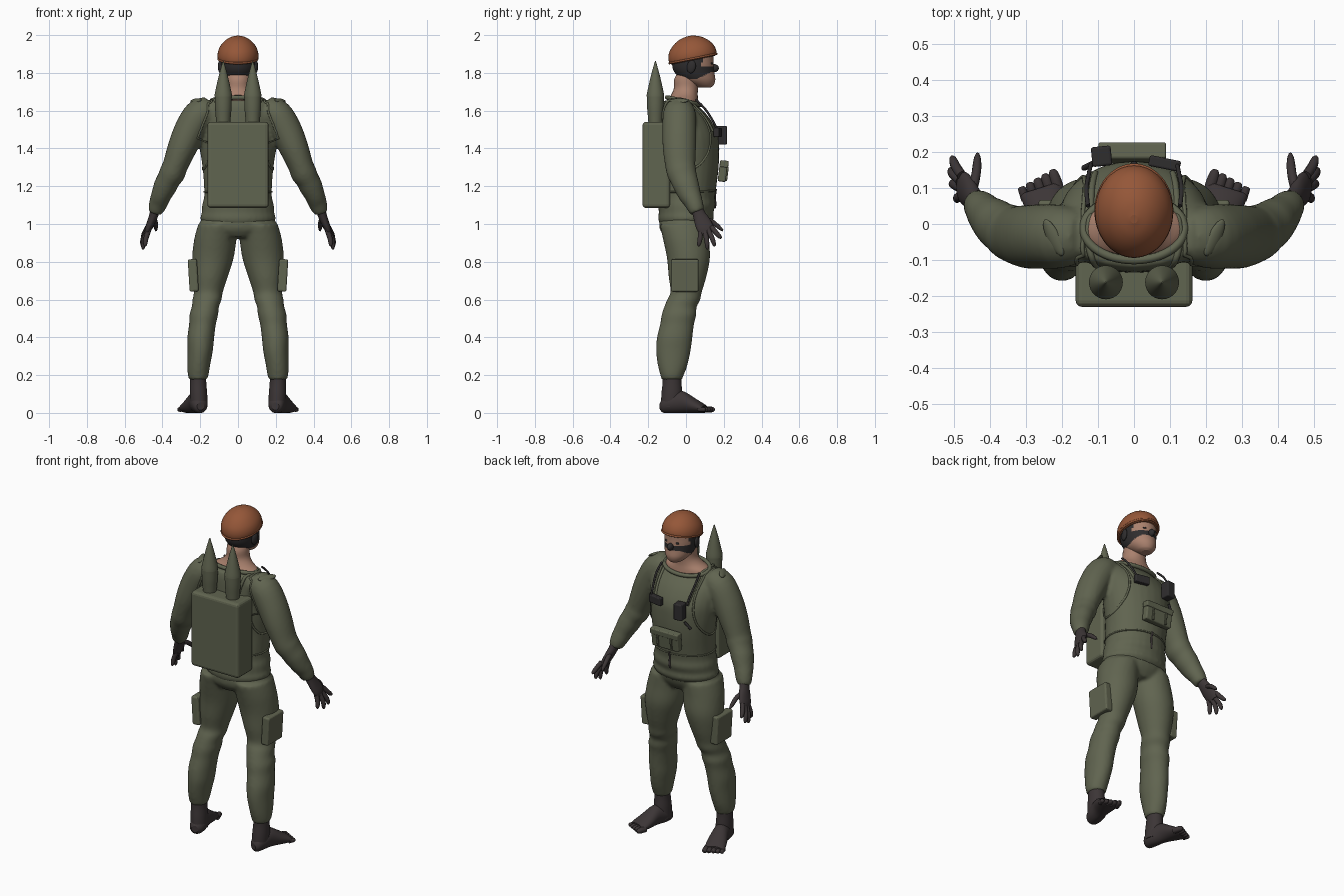
import bpy, bmesh, math
from mathutils import Vector, Euler
from mathutils.bvhtree import BVHTree

if "Cube" in bpy.data.objects:
    bpy.data.objects.remove(bpy.data.objects["Cube"])

X, Y, Z = Vector((1, 0, 0)), Vector((0, 1, 0)), Vector((0, 0, 1))
SIDES = ((1, "left"), (-1, "right"))


def material(name, rgb):
    m = bpy.data.materials.new(name)
    m.use_nodes = True
    m.diffuse_color = (*rgb, 1)
    m.node_tree.nodes["Principled BSDF"].inputs["Base Color"].default_value = (*rgb, 1)
    return m


olive = material("olive cloth", (.118, .128, .08))
dark = material("dark leather", (.045, .036, .037))
black = material("black fabric", (.028, .026, .027))
skin = material("skin", (.4, .22, .155))
rust = material("rust cap", (.3, .095, .04))


def place(bm, name, *mats):
    me = bpy.data.meshes.new(name)
    bm.to_mesh(me)
    bm.free()
    for m in mats:
        me.materials.append(m)
    ob = bpy.data.objects.new(name, me)
    bpy.context.collection.objects.link(ob)
    return ob


def spline(st, steps):
    """Catmull-Rom interpolation of number tuples."""
    st = [Vector(s) for s in st]
    out = []
    for i in range(len(st) - 1):
        a, b, c, d = st[max(i - 1, 0)], st[i], st[i + 1], st[min(i + 2, len(st) - 1)]
        for k in range(steps):
            t = k / steps
            out.append(b + (c - a) * t / 2 + (a - b * 2.5 + c * 2 - d / 2) * t ** 2
                       + ((b - c) * 3 + d - a) * t ** 3 / 2)
    return out + [st[-1]]


def loft(bm, stations, axis=None, ref=Y, steps=4, n=28, s=1):
    """Skin elliptical rings (x, y, z, rx, ry); s=-1 mirrors in x."""
    pts = spline([(p[0] * s, *p[1:]) for p in stations], steps)
    cs = [Vector(p[:3]) for p in pts]
    rings = []
    for i, p in enumerate(pts):
        t = axis or cs[min(i + 1, len(cs) - 1)] - cs[max(i - 1, 0)]
        t = t.normalized()
        u = ref.cross(t).normalized()
        v = t.cross(u)
        ring = []
        for k in range(n):
            a = math.tau * k / n
            co = cs[i] + u * p[3] * math.cos(a) + v * p[4] * math.sin(a)
            co.z = max(co.z, 0)
            ring.append(bm.verts.new(co))
        rings.append(ring)
    for a, b in zip(rings, rings[1:]):
        for k in range(n):
            j = (k + 1) % n
            bm.faces.new((a[k], a[j], b[j], b[k])).smooth = True
    bm.faces.new(rings[0][::-1])
    bm.faces.new(rings[-1])


def digit(bm, pts, r, s):
    """Round-tipped finger or toe."""
    path = spline(pts, 4)
    m = len(path) - 1
    loft(bm, [(*p, *[r * (1 - .65 * (i / m) ** 5)] * 2) for i, p in enumerate(path)],
         steps=2, n=10, s=s)


def fuse(ob, voxel):
    """Merge overlapping volumes into one soft surface."""
    r = ob.modifiers.new("fuse", 'REMESH')
    r.mode, r.voxel_size, r.use_smooth_shade = 'VOXEL', voxel, True
    sm = ob.modifiers.new("soften", 'SMOOTH')
    sm.factor, sm.iterations = .5, 5


def box(name, loc, size, mat, bevel=.01, rot=(0, 0, 0)):
    bm = bmesh.new()
    bmesh.ops.create_cube(bm, size=1)
    bmesh.ops.scale(bm, vec=size, verts=bm.verts)
    ob = place(bm, name, mat)
    ob.location, ob.rotation_euler = loc, rot
    b = ob.modifiers.new("bevel", 'BEVEL')
    b.width, b.segments = bevel, 3
    return ob


def ball(name, loc, size, mat, rot=(0, 0, 0)):
    bm = bmesh.new()
    bmesh.ops.create_uvsphere(bm, u_segments=20, v_segments=12, radius=1)
    bmesh.ops.scale(bm, vec=size, verts=bm.verts)
    for f in bm.faces:
        f.smooth = True
    ob = place(bm, name, mat)
    ob.location, ob.rotation_euler = loc, rot


def cord(name, pts, r, mat, cyclic=False, surface=None):
    """Round cord through points, optionally laid on a surface."""
    path = spline(pts + pts[:1] if cyclic else pts, 8)
    if surface:
        path = [surface.find_nearest(p)[0] for p in path]
    cu = bpy.data.curves.new(name, 'CURVE')
    cu.dimensions, cu.bevel_depth, cu.bevel_resolution, cu.use_fill_caps = '3D', r, 2, True
    sp = cu.splines.new('POLY')
    path = path[:-1] if cyclic else path
    sp.points.add(len(path) - 1)
    for q, p in zip(sp.points, path):
        q.co = (*p, 1)
    sp.use_cyclic_u = cyclic
    cu.materials.append(mat)
    bpy.context.collection.objects.link(bpy.data.objects.new(name, cu))


# Jacket: torso and sleeves fused
bm = bmesh.new()
torso = [(1.0, -.005, .185, .135), (1.03, 0, .2, .148), (1.06, 0, .192, .144), (1.1, .005, .19, .152),
         (1.14, .006, .18, .147), (1.2, .01, .18, .151), (1.3, .02, .188, .153), (1.4, .02, .203, .155),
         (1.48, .015, .21, .152), (1.56, -.005, .21, .13), (1.62, -.03, .195, .1), (1.655, -.04, .165, .078)]
loft(bm, [(0, cy, z, rx, ry) for z, cy, rx, ry in torso], axis=Z)
sleeve = [(.15, -.035, 1.6, .075, .075), (.205, -.035, 1.575, .085, .088), (.257, -.035, 1.49, .084, .09),
          (.297, -.035, 1.4, .077, .088), (.332, -.03, 1.31, .067, .08), (.348, -.022, 1.27, .069, .078),
          (.368, -.01, 1.235, .062, .072), (.385, .003, 1.2, .062, .068), (.405, .02, 1.155, .054, .06),
          (.42, .04, 1.115, .05, .05), (.432, .053, 1.08, .043, .043), (.437, .06, 1.06, .036, .036)]
for s, _ in SIDES:
    loft(bm, sleeve, s=s)
jacket = place(bm, "jacket", olive)
fuse(jacket, .01)

# Trousers: hips and legs fused
bm = bmesh.new()
loft(bm, [(0, -.01, .93, .13, .1), (0, -.01, .97, .195, .128), (0, -.005, 1.01, .2, .137),
          (0, 0, 1.05, .18, .135)], axis=Z)
leg = [(1.0, .105, -.01, .105, .13), (.92, .12, 0, .112, .122), (.82, .133, .013, .11, .114),
       (.72, .147, .008, .093, .1), (.64, .157, .001, .077, .083), (.6, .164, -.012, .077, .088),
       (.56, .173, -.03, .072, .086), (.52, .181, -.037, .076, .092), (.47, .188, -.047, .071, .09),
       (.4, .197, -.06, .071, .094), (.33, .2, -.067, .067, .092), (.25, .208, -.071, .06, .078),
       (.2, .211, -.074, .055, .062), (.175, .211, -.075, .047, .054)]
for s, _ in SIDES:
    loft(bm, [(x, y, z, rx, ry) for z, x, y, rx, ry in leg[::-1]], axis=Z, s=s)
fuse(place(bm, "trousers", olive), .01)

# Neck
bm = bmesh.new()
loft(bm, [(0, -.015, 1.62, .14, .085), (0, -.015, 1.655, .137, .08), (0, -.008, 1.685, .092, .07),
          (0, 0, 1.72, .067, .064), (0, .005, 1.77, .064, .066), (0, .03, 1.82, .06, .06)], axis=Z)
place(bm, "neck", skin)

# Head, with the mask chosen by position around an eye opening and bare jaw
bm = bmesh.new()
loft(bm, [(0, .1, 1.722, .025, .03), (0, .09, 1.735, .048, .056), (0, .065, 1.765, .073, .09),
          (0, .042, 1.81, .088, .107), (0, .036, 1.86, .093, .11), (0, .035, 1.92, .088, .105),
          (0, .035, 1.96, .06, .07)], axis=Z, steps=10, n=48)
for f in bm.faces:
    c = f.calc_center_median()
    jaw = 1.768 + .035 * min(max((c.y - .05) / .08, 0), 1)
    eyes = c.y > .085 and c.z > 1.836
    f.material_index = int(c.z > jaw and not eyes)
place(bm, "head", skin, black)
ball("nose", (0, .148, 1.825), (.017, .026, .022), black)
ball("lips", (0, .141, 1.772), (.024, .01, .008), skin)
for s, side in SIDES:
    ball(side + "_ear", (s * .094, .028, 1.832), (.012, .024, .035), black, (-.2, 0, -s * .2))
    ball(side + "_eye", (s * .034, .136, 1.85), (.014, .006, .006), black)

# Cap with tilted rim
bm = bmesh.new()
tilt = Vector((0, -.2, 1)).normalized()
cap = [(0, .096, .118), (.012, .107, .128), (.04, .107, .127), (.07, .096, .114),
       (.1, .072, .085), (.12, .042, .05), (.129, .01, .012)]
loft(bm, [(*(Vector((0, .039, 1.868)) + tilt * h), rx, ry) for h, rx, ry in cap], axis=tilt, n=40)
place(bm, "cap", rust)
ring = [k * math.tau / 16 for k in range(16)]
cord("cap_rim", [(.104 * math.cos(a), .037 + .125 * math.sin(a), 1.876 + .025 * math.sin(a))
                 for a in ring], .006, rust, True)

# Hands and feet
for s, side in SIDES:
    bm = bmesh.new()
    loft(bm, [(.433, .055, 1.09, .027, .03), (.445, .07, 1.05, .024, .034), (.46, .088, 1.01, .021, .043),
              (.474, .103, .975, .018, .044), (.482, .11, .95, .012, .034)], s=s, n=20)
    for pts in ([(.478, .135, .985), (.496, .162, .95), (.505, .187, .925)],
                [(.482, .12, .965), (.503, .14, .92), (.507, .152, .882)],
                [(.48, .1, .96), (.5, .11, .91), (.502, .113, .866)],
                [(.474, .078, .965), (.488, .074, .92), (.492, .066, .882)],
                [(.45, .09, 1.03), (.438, .14, 1.01), (.434, .195, .965)]):
        digit(bm, pts, .0135, s)
    place(bm, side + "_glove", dark)

    bm = bmesh.new()
    loft(bm, [(.206, -.078, .03, .045, .055), (.209, -.075, .1, .046, .055),
              (.211, -.074, .16, .043, .05), (.211, -.074, .21, .043, .05)], axis=Z, s=s)
    way, across = Vector((.3, .954, 0)), Vector((.954, -.3, 0))
    loft(bm, [(.198, -.135, .035, .02, .02), (.2, -.118, .04, .038, .04), (.207, -.08, .05, .047, .052),
              (.222, -.02, .058, .046, .058), (.242, .045, .038, .056, .04), (.258, .09, .024, .058, .025),
              (.262, .1, .02, .052, .019)], axis=Vector((s * way.x, way.y, 0)), ref=Z, s=s)
    for k in range(5):
        base = Vector((.255, .08, .018)) + across * (k - 2) * .024
        digit(bm, [base, base + way * .03, base + way * (.06 - .005 * k)], .017 - .0012 * k, s)
    place(bm, side + "_foot", dark)

# Backpack with two pointed canisters
box("backpack", (0, -.157, 1.313), (.324, .146, .456), olive, .018)
for s, side in SIDES:
    bm = bmesh.new()
    loft(bm, [(.078, -.162, z, r, r) for z, r in
              ((1.52, .036), (1.57, .04), (1.62, .044), (1.675, .045))], axis=Z, s=s)
    loft(bm, [(.078, -.162, z, r, r) for z, r in
              ((1.675, .047), (1.7, .043), (1.78, .025), (1.85, .006), (1.862, .002))], axis=Z, s=s)
    place(bm, side + "_canister", olive)
    box(side + "_thigh_pouch", (s * .237, -.006, .728), (.048, .146, .172), olive, .01, (0, s * .06, 0))
    ball(side + "_shoulder_tab", (s * .223, -.038, 1.652), (.02, .056, .01), olive, (0, s * .5, -s * .45))

# Chest pouches
box("chest_pouch", (-.005, .195, 1.28), (.18, .042, .112), olive, .008, (-.12, 0, 0))
box("chest_pouch_flap", (-.005, .203, 1.318), (.188, .044, .036), olive, .006, (-.12, 0, 0))
for x in (-.05, .04):
    box("chest_pouch_rib", (x, .212, 1.265), (.012, .02, .075), olive, .003, (-.12, 0, 0))
box("radio_pouch", (-.09, .188, 1.47), (.055, .055, .098), black, .007, (0, 0, .1))
box("flat_pouch", (.085, .168, 1.485), (.088, .03, .048), black, .006, (0, 0, -.2))

# Harness, seams and cords laid on the jacket
skin_of = BVHTree.FromObject(jacket, bpy.context.evaluated_depsgraph_get())
for s, side in SIDES:
    hole = [(.14, -.04, 1.7), (.15, .08, 1.62), (.15, .14, 1.52), (.17, .15, 1.4), (.2, .06, 1.3),
            (.2, -.06, 1.3), (.18, -.14, 1.4), (.16, -.15, 1.54), (.15, -.11, 1.65)]
    cord(side + "_vest_edge", [(s * x, y, z) for x, y, z in hole], .006, olive, True, skin_of)
    cord(side + "_pack_strap", [(s * x, y, z) for x, y, z in
         ((.1, -.16, 1.55), (.12, -.1, 1.66), (.13, 0, 1.7), (.125, .1, 1.6), (.12, .17, 1.5))],
         .009, olive, surface=skin_of)
    cord(side + "_chest_cord", [(s * x, y, z) for x, y, z in
         ((.128, .05, 1.66), (.132, .1, 1.61), (.125, .14, 1.55), (.12, .165, 1.5))], .006, black)
cord("waist_seam", [(.22 * math.cos(a), .2 * math.sin(a), 1.17) for a in ring], .005, olive, True, skin_of)
cord("zip", [(0, .2, 1.18), (.003, .2, 1.12), (0, .2, 1.07)], .006, dark, surface=skin_of)
cord("pen", [(-.11, .17, 1.4), (-.14, .155, 1.36)], .008, black)
cord("collar", [(.14 * math.cos(a), -.012 + .088 * math.sin(a), 1.65 - .2 * math.sin(a) * .1)
                for a in ring], .012, olive, True)
